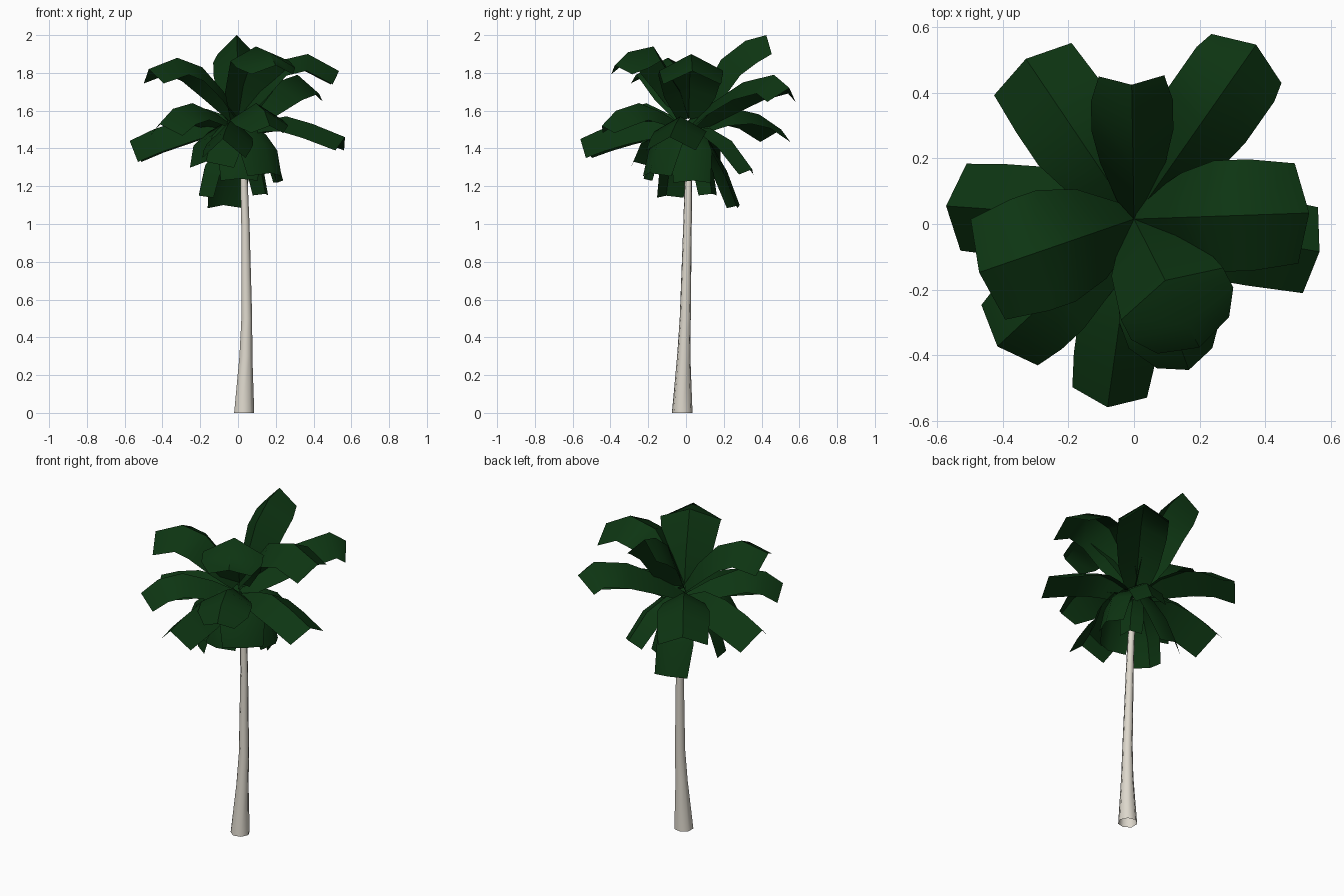
import bpy, bmesh, math
from mathutils import Vector


def material(name, color):
    m = bpy.data.materials.new(name)
    m.diffuse_color = (*color, 1)
    return m


GREEN = material("leaf_green", (0.004, 0.035, 0.006))
BARK = material("pale_bark", (0.72, 0.68, 0.6))


def finish(bm, name, mat, angle):
    mesh = bpy.data.meshes.new(name)
    bm.to_mesh(mesh)
    bm.free()
    mesh.materials.append(mat)
    ob = bpy.data.objects.new(name, mesh)
    bpy.context.collection.objects.link(ob)
    bpy.ops.object.select_all(action='DESELECT')
    ob.select_set(True)
    bpy.context.view_layer.objects.active = ob
    bpy.ops.object.shade_smooth_by_angle(angle=math.radians(angle))


# trunk: flared, slightly leaning open tube (x, y, z, radius)
def trunk(rings, sides=7):
    bm = bmesh.new()
    loops = []
    for x, y, z, r in rings:
        loops.append([bm.verts.new((x + r * math.cos(2 * math.pi * i / sides),
                                    y + r * math.sin(2 * math.pi * i / sides), z))
                      for i in range(sides)])
    for a, b in zip(loops, loops[1:]):
        for i in range(sides):
            j = (i + 1) % sides
            bm.faces.new((a[i], a[j], b[j], b[i]))
    finish(bm, "trunk", BARK, 60)


# frond: roof-shaped strip; the ridge follows (radius, height) points at an azimuth
def frond(name, azimuth, half, droop, path, tip=0.9, root=1.49):
    a = math.radians(azimuth)
    out = Vector((math.cos(a), math.sin(a), 0))
    side = Vector((-out.y, out.x, 0))
    pts = [(0.0, root)] + path
    n = len(pts) - 1
    bm = bmesh.new()
    rows = []
    for i, (r, z) in enumerate(pts):
        r0, z0 = pts[max(i - 1, 0)]
        r1, z1 = pts[min(i + 1, n)]
        tangent = (out * (r1 - r0) + Vector((0, 0, z1 - z0))).normalized()
        down = side.cross(tangent)
        if down.z > 0:
            down.negate()
        k = 0.35 if i == 0 else (0.8 if i == 1 else (tip if i == n else 1.0))
        c = out * r + Vector((0, 0.015, z))
        rows.append([bm.verts.new(c + side * (s * half * k) + down * (abs(s) * droop * k))
                     for s in (-1, 0, 1)])
    for p, q in zip(rows, rows[1:]):
        for j in (0, 1):
            bm.faces.new((p[j], p[j + 1], q[j + 1], q[j]))
    finish(bm, name, GREEN, 50)


trunk([(0.03, -0.02, 0, 0.056), (0.04, -0.012, 0.3, 0.036), (0.045, -0.004, 0.5, 0.03),
       (0.038, 0.008, 1.0, 0.023), (0.03, 0.013, 1.25, 0.02), (0.008, 0.018, 1.47, 0.016)])

# upper and middle fronds: azimuth, half width, droop, ridge path, tip taper, root height
spread = [
    (91, .125, .13, [(.08, 1.70), (.17, 1.87), (.30, 1.97), (.41, 2.00)], .8, 1.54),
    (-63, .175, .09, [(.06, 1.73), (.21, 1.94), (.36, 1.91), (.44, 1.84)], .7, 1.56),
    (-161, .18, .09, [(.08, 1.70), (.20, 1.83), (.34, 1.88), (.50, 1.82)], .9, 1.56),
    (2, .17, .09, [(.09, 1.71), (.20, 1.86), (.37, 1.90), (.535, 1.81)], .9, 1.56),
    (55, .145, .10, [(.15, 1.64), (.35, 1.75), (.55, 1.79), (.65, 1.72)], .9, 1.51),
    (124, .15, .08, [(.15, 1.58), (.30, 1.61), (.45, 1.58), (.59, 1.50)], .95, 1.49),
    (176, .14, .13, [(.15, 1.56), (.30, 1.55), (.45, 1.50), (.575, 1.44)], .95, 1.49),
    (-137, .14, .09, [(.15, 1.58), (.33, 1.64), (.47, 1.61), (.57, 1.53)], .9, 1.50),
    (-98, .125, .12, [(.15, 1.55), (.33, 1.54), (.47, 1.50), (.58, 1.45)], .92, 1.49),
    (-70, .15, .09, [(.15, 1.59), (.28, 1.64), (.41, 1.60), (.49, 1.52)], .6, 1.50),
    (-10, .14, .08, [(.15, 1.55), (.26, 1.57), (.40, 1.53), (.575, 1.46)], .95, 1.49),
]
# lower hanging fronds
hanging = [
    (5, .11, .05, [(.10, 1.50), (.19, 1.41), (.24, 1.23)]),
    (65, .10, .05, [(.12, 1.51), (.25, 1.44), (.37, 1.29)]),
    (40, .07, .04, [(.09, 1.42), (.16, 1.28), (.19, 1.16)]),
    (106, .11, .05, [(.10, 1.46), (.21, 1.28), (.28, 1.10)]),
    (-150, .09, .05, [(.10, 1.45), (.20, 1.31), (.24, 1.15)]),
    (-88, .11, .05, [(.10, 1.50), (.20, 1.40), (.24, 1.24)]),
    (-120, .15, .08, [(.14, 1.54), (.27, 1.47), (.34, 1.33)]),
    (-50, .13, .06, [(.12, 1.52), (.22, 1.42), (.27, 1.27)]),
]
for i, spec in enumerate(spread):
    frond(f"spread_frond_{i + 1}", *spec)
for i, spec in enumerate(hanging):
    frond(f"hanging_frond_{i + 1}", *spec)
